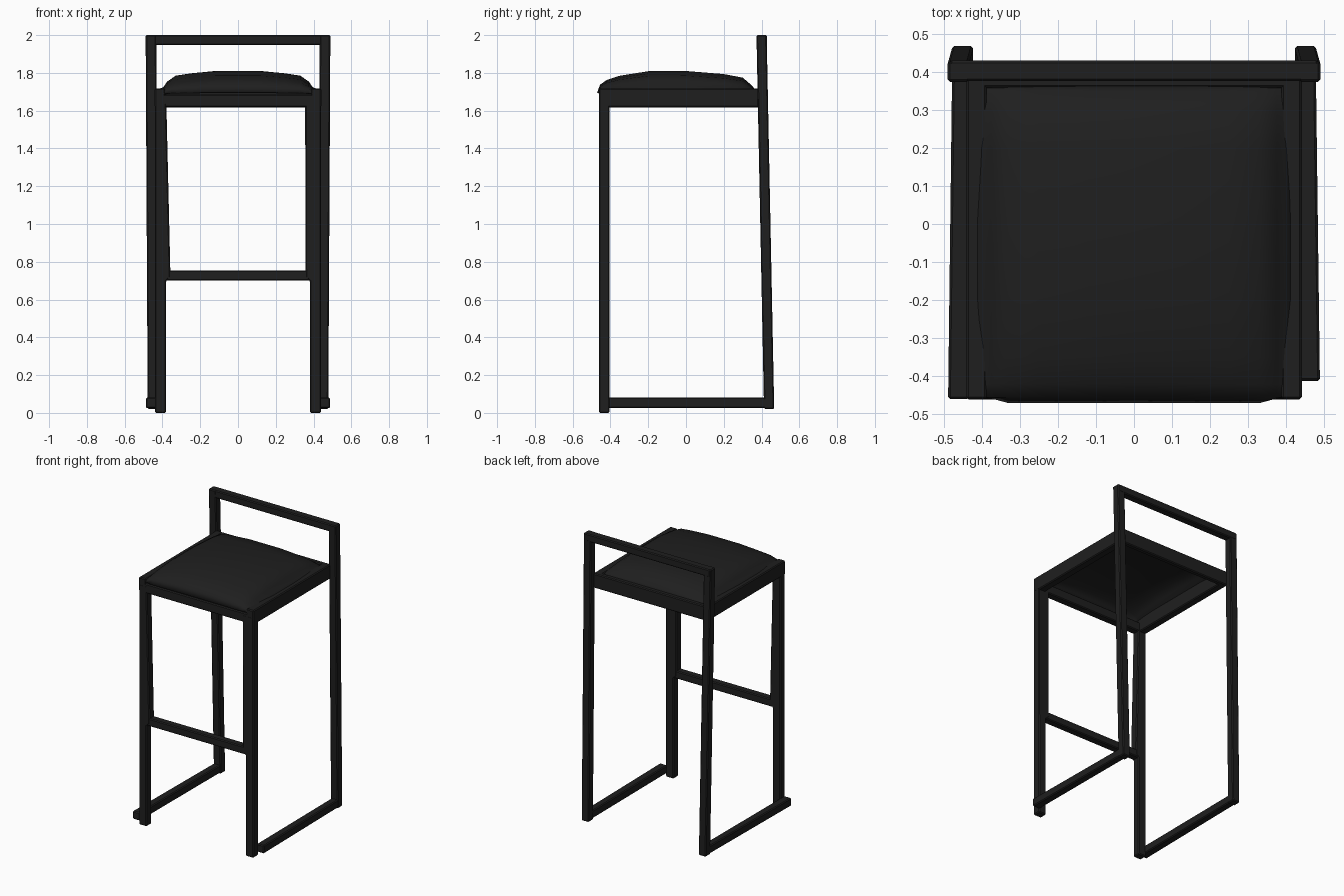
import bpy, bmesh
from mathutils import Vector

cube = bpy.data.objects.get("Cube")
if cube:
    bpy.data.objects.remove(cube)


def material(name, rgb):
    m = bpy.data.materials.new(name)
    m.use_nodes = True
    color = (*rgb, 1)
    m.diffuse_color = color
    m.node_tree.nodes["Principled BSDF"].inputs["Base Color"].default_value = color
    return m


black = material("matte black", (0.0135, 0.0135, 0.0135))


def add_object(name, bm):
    mesh = bpy.data.meshes.new(name)
    bm.to_mesh(mesh)
    bm.free()
    mesh.materials.append(black)
    ob = bpy.data.objects.new(name, mesh)
    bpy.context.collection.objects.link(ob)
    return ob


def beam(name, axis, depth, *stations):
    """Square tube through (point, width) stations, cut perpendicular to the axis."""
    u, v = [Vector([float(i == k) for i in range(3)]) for k in range(3) if k != axis]
    bm = bmesh.new()
    rings = [[bm.verts.new(Vector(point) + u * a * w / 2 + v * b * depth / 2)
              for a, b in ((-1, -1), (1, -1), (1, 1), (-1, 1))]
             for point, w in stations]
    bm.faces.new(rings[0])
    bm.faces.new(rings[-1])
    for r0, r1 in zip(rings, rings[1:]):
        for i in range(4):
            j = (i + 1) % 4
            bm.faces.new((r0[i], r0[j], r1[j], r1[i]))
    bmesh.ops.recalc_face_normals(bm, faces=bm.faces)
    ob = add_object(name, bm)
    bevel = ob.modifiers.new("Soft edges", "BEVEL")
    bevel.width = 0.006
    bevel.segments = 1


# Legs, floor rails and seat side rails
for side, s, rail_front in (("left", 1, -0.412), ("right", -1, -0.46)):
    top_x, top_w = (0.398, 0.085) if s > 0 else (0.41, 0.06)
    beam(f"{side}_front_leg", 2, 0.055,
         ((s * 0.41, -0.433, 0), 0.06), ((s * 0.41, -0.433, 0.7), 0.06),
         ((s * 0.399, -0.433, 0.72), 0.083), ((s * top_x, -0.433, 1.67), top_w))
    beam(f"{side}_back_leg", 2, 0.054,
         ((s * 0.45, 0.44, 0.02), 0.056), ((s * 0.461, 0.4, 2), 0.056))
    beam(f"{side}_floor_rail", 1, 0.056,
         ((s * 0.46, rail_front, 0.053), 0.056), ((s * 0.452, 0.44, 0.053), 0.05))
    beam(f"{side}_seat_rail", 1, 0.1,
         ((s * 0.414, -0.46, 1.668), 0.054), ((s * 0.414, 0.385, 1.668), 0.054))

# Crossbars
beam("back_handle", 0, 0.052, ((-0.484, 0.402, 1.974), 0.054), ((0.484, 0.402, 1.974), 0.054))
beam("footrest", 0, 0.054, ((-0.39, -0.433, 0.728), 0.052), ((0.39, -0.433, 0.728), 0.052))
beam("front_seat_rail", 0, 0.066, ((-0.4, -0.433, 1.652), 0.054), ((0.4, -0.433, 1.652), 0.054))
beam("back_seat_rail", 0, 0.1, ((-0.44, 0.375, 1.668), 0.035), ((0.44, 0.375, 1.668), 0.035))

# Domed seat pad, open underneath: height is the product of two profiles
half = [(0.43, 0.2), (0.395, 0.32), (0.375, 0.55), (0.33, 0.8), (0.25, 0.9), (0.12, 1)]
across = [(-x, h) for x, h in half] + [(0, 1)] + half[::-1]
along = [(-0.47, 0.1), (-0.455, 0.42), (-0.42, 0.62), (-0.35, 0.8), (-0.2, 0.99),
         (0, 1), (0.2, 0.87), (0.3, 0.72), (0.35, 0.38), (0.372, 0.15)]
bm = bmesh.new()
grid = [[bm.verts.new((x, y + 0.012 * (abs(x) > 0.35 and y < -0.46),
                       1.685 + 0.125 * hx * hy))
         for x, hx in across] for y, hy in along]
for r0, r1 in zip(grid, grid[1:]):
    for i in range(len(across) - 1):
        face = bm.faces.new((r0[i], r0[i + 1], r1[i + 1], r1[i]))
        face.smooth = True
pad = add_object("seat_pad", bm)
shell = pad.modifiers.new("Shell", "SOLIDIFY")
shell.thickness = 0.012
shell.offset = -1
